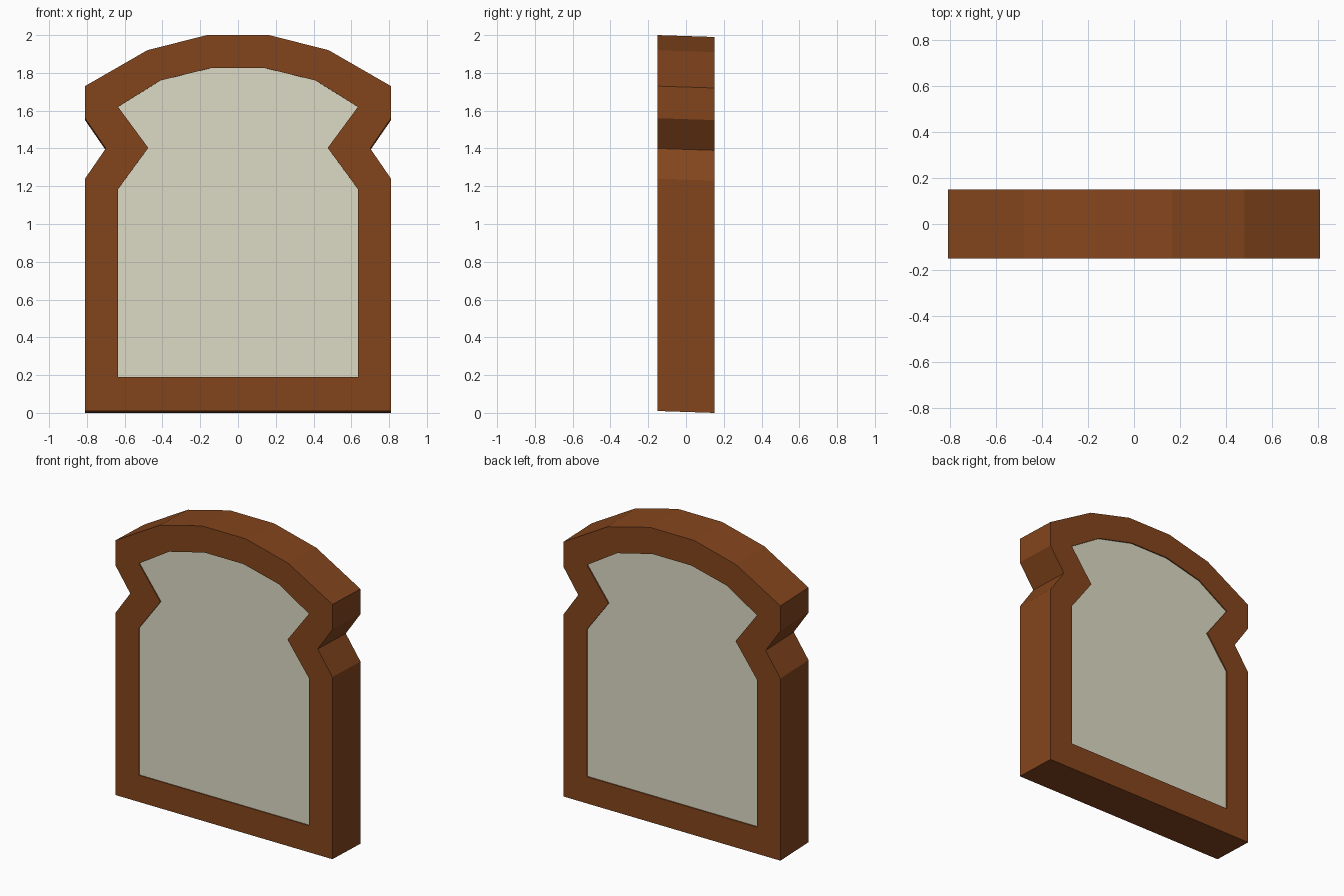
import bpy, bmesh

if "Cube" in bpy.data.objects:
    bpy.data.objects.remove(bpy.data.objects["Cube"])

# Half outlines (x, z) of the slice, from bottom corner up to the top
OUTER = [(0.81, 0.01), (0.81, 1.24), (0.70, 1.40), (0.81, 1.56),
         (0.81, 1.73), (0.48, 1.92), (0.165, 2.0)]
INNER = [(0.635, 0.19), (0.635, 1.185), (0.475, 1.403),
         (0.635, 1.62), (0.41, 1.76), (0.145, 1.825)]
HALF, RECESS = 0.15, 0.008
SHEAR = 0.01 / 0.3      # back sits slightly lower than the front


def material(name, color):
    mat = bpy.data.materials.new(name)
    mat.diffuse_color = color
    mat.use_nodes = True
    mat.node_tree.nodes["Principled BSDF"].inputs["Base Color"].default_value = mat.diffuse_color
    return mat


def ring(bm, half, y):
    full = half + [(-x, z) for x, z in reversed(half)]
    return [bm.verts.new((x, y, z - SHEAR * (y + HALF))) for x, z in full]


def border(bm, inner, outer):
    # flat crust border; the extra outer side corner (index 3 or 4) adds one triangle per side
    n = len(OUTER)
    match = [0, 1, 2, 3, 3, 4, 5]
    m = len(inner)
    match += [m - 1 - i for i in reversed(match)]
    for i in range(2 * n):
        j = (i + 1) % (2 * n)
        a, b = inner[match[i]], inner[match[j]]
        bm.faces.new([outer[i], outer[j], b] + ([a] if a is not b else []))


def walls(bm, a, b):
    for i in range(len(a)):
        j = (i + 1) % len(a)
        bm.faces.new((a[i], a[j], b[j], b[i]))


# Bread slice: crust with a shallow recessed crumb on both sides
bm = bmesh.new()
outers = []
crumbs = []
for side in (-1, 1):
    outer = ring(bm, OUTER, side * HALF)
    rim = ring(bm, INNER, side * HALF)
    sunk = ring(bm, INNER, side * (HALF - RECESS))
    border(bm, rim, outer)
    walls(bm, rim, sunk)
    crumbs.append(bm.faces.new(sunk))
    outers.append(outer)
walls(bm, *outers)
for face in crumbs:
    face.material_index = 1
bmesh.ops.recalc_face_normals(bm, faces=bm.faces)

mesh = bpy.data.meshes.new("bread_slice")
bm.to_mesh(mesh)
bm.free()
mesh.materials.append(material("crust", (0.23, 0.06, 0.012, 1)))
mesh.materials.append(material("crumb", (0.72, 0.71, 0.56, 1)))
bpy.context.collection.objects.link(bpy.data.objects.new("bread_slice", mesh))
